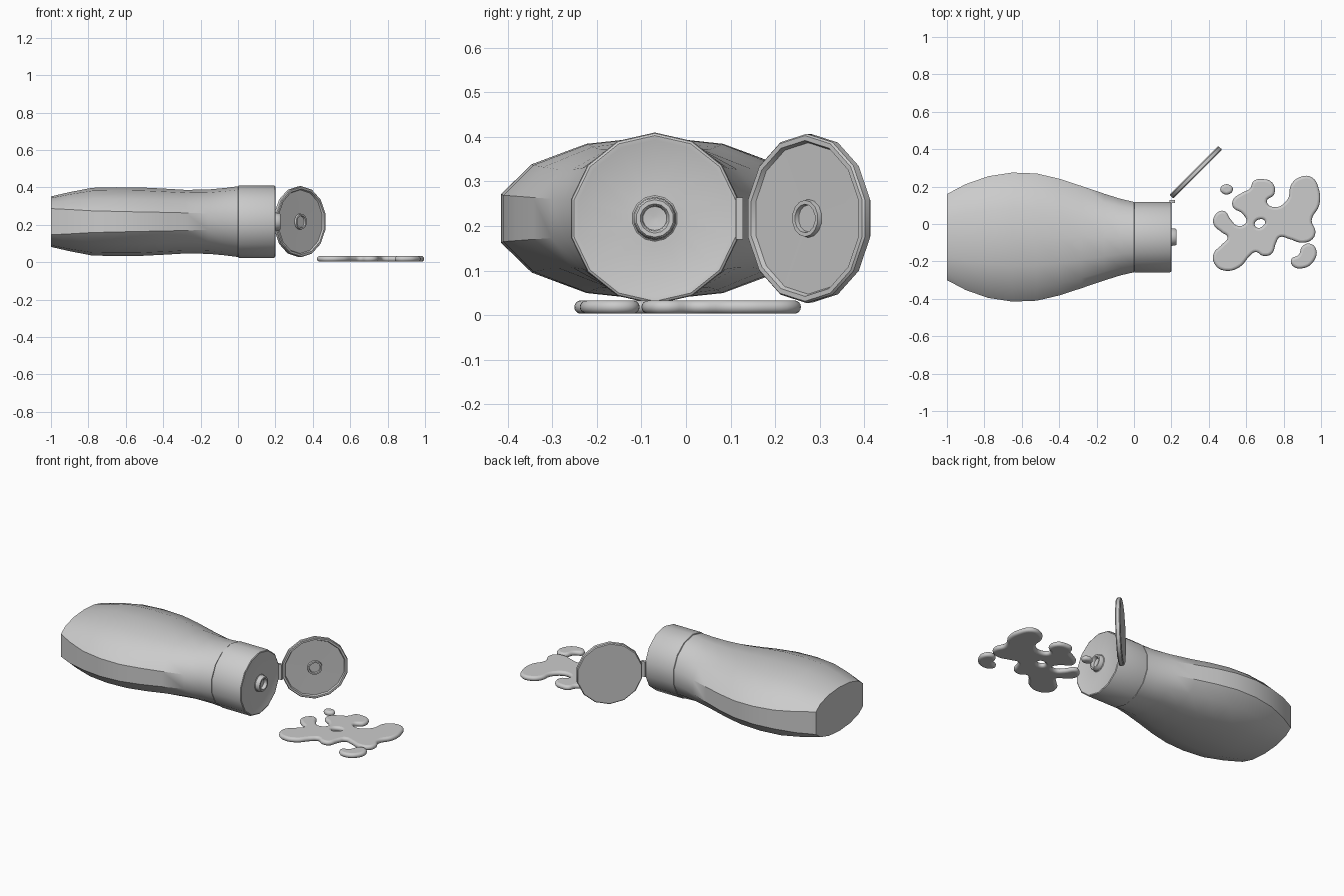
import bpy, bmesh
from math import sin, cos, pi, radians
from mathutils import Vector

if "Cube" in bpy.data.objects:
    bpy.data.objects.remove(bpy.data.objects["Cube"])

CY, CZ, N = -0.07, 0.217, 14


def loft(name, rings):
    """Skin a list of equal-length closed rings and cap both ends."""
    bm = bmesh.new()
    vs = [[bm.verts.new(p) for p in r] for r in rings]
    n = len(rings[0])
    for a, b in zip(vs, vs[1:]):
        for i in range(n):
            j = (i + 1) % n
            bm.faces.new((a[i], a[j], b[j], b[i]))
    bm.faces.new(vs[0])
    bm.faces.new(vs[-1])
    bmesh.ops.recalc_face_normals(bm, faces=bm.faces)
    me = bpy.data.meshes.new(name)
    bm.to_mesh(me)
    bm.free()
    ob = bpy.data.objects.new(name, me)
    bpy.context.collection.objects.link(ob)
    smooth(ob)
    return ob


def smooth(ob):
    bpy.ops.object.select_all(action='DESELECT')
    bpy.context.view_layer.objects.active = ob
    ob.select_set(True)
    bpy.ops.object.shade_smooth_by_angle(angle=radians(35))


def lathe(name, centre, heading, profile, n=N):
    """Revolve (radius, height) about a horizontal axis."""
    d = Vector((cos(heading), sin(heading), 0))
    s = Vector((-sin(heading), cos(heading), 0))
    up = Vector((0, 0, 1))
    ang = [(i + 0.5) * 2 * pi / n for i in range(n)]
    return loft(name, [[Vector(centre) + d * h + (s * cos(t) + up * sin(t)) * r
                        for t in ang] for r, h in profile])


# bottle body: x, half width, half height, half height of the flat side
stations = [(-1, .23, .135, .07), (-.9, .283, .158, .065), (-.78, .325, .181, .058),
            (-.65, .345, .184, .055), (-.52, .34, .183, .052), (-.4, .312, .177, .05),
            (-.28, .273, .17, .047), (-.16, .232, .172, .044), (-.07, .204, .18, .042),
            (0, .188, .189, .042)]
t0 = pi / N
rings = []
for x, hy, hz, side in stations:
    ring = []
    for i in range(N):
        t = (i + 0.5) * 2 * pi / N
        z = side + (hz - side) * (abs(sin(t)) - sin(t0)) / (1 - sin(t0))
        ring.append((x, CY + hy * cos(t) / cos(t0), CZ + (z if sin(t) > 0 else -z)))
    rings.append(ring)
loft("bottle_body", rings)

# cap collar with a softened front edge
lathe("cap", (0, CY, CZ), 0, [(.188, .001), (.193, .004), (.193, .192), (.191, .197),
                              (.186, .2), (.176, .199), (.168, .196), (.06, .198), (.01, .198)])

# pouring nozzle with a recessed opening
lathe("nozzle", (.195, CY, CZ), 0, [(.055, 0), (.048, .006), (.046, .026), (.042, .031),
                                    (.033, .031), (.029, .026), (.027, .012), (.006, .009)])

# open lid with raised rim and a sealing ring
lathe("lid", (.33, .277, CZ), -pi / 4,
      [(.01, -.014), (.184, -.014), (.189, -.009), (.19, .009), (.186, .014), (.175, .014),
       (.17, .004), (.043, .003), (.041, .014), (.032, .014), (.03, .004), (.005, .004)])

# hinge tab joining cap and lid
loft("hinge", [[(x, y, CZ + s * h) for x, y, s in
                ((.19, .11, 1), (.218, .112, 1), (.218, .128, 1), (.19, .128, 1))]
               for s_, h in ((1, -.047), (1, 0), (1, .047))])

# spilled puddle: outlines run clockwise, the hole anticlockwise
main = [(.68, .24), (.74, .22), (.75, .16), (.71, .12), (.75, .09), (.82, .13), (.84, .21),
        (.885, .25), (.95, .25), (.99, .18), (.99, .10), (.95, .02), (.97, -.04), (.955, -.08),
        (.90, -.10), (.83, -.08), (.78, -.07), (.76, -.10), (.735, -.16), (.69, -.17),
        (.65, -.15), (.62, -.17), (.565, -.23), (.49, -.25), (.435, -.22), (.425, -.16),
        (.47, -.11), (.50, -.07), (.47, -.045), (.425, 0), (.435, .05), (.48, .07), (.52, .02),
        (.555, -.01), (.60, .01), (.58, .055), (.53, .09), (.53, .13), (.575, .165), (.62, .19),
        (.64, .23)]
hole = [(.645, 0), (.66, -.02), (.69, -.01), (.70, .015), (.67, .025)]
drop = [(.90, -.12), (.94, -.105), (.975, -.14), (.96, -.2), (.91, -.235), (.85, -.225),
        (.84, -.19), (.88, -.165)]
dot = [(.495 + .034 * cos(-i * pi / 3), .185 + .027 * sin(-i * pi / 3)) for i in range(6)]

cu = bpy.data.curves.new("puddle", 'CURVE')
cu.dimensions = '2D'
cu.fill_mode = 'BOTH'
cu.resolution_u = 5
cu.bevel_depth = .015
cu.bevel_resolution = 3
cu.offset = -.015
for pts in (main, hole, drop, dot):
    sp = cu.splines.new('BEZIER')
    sp.bezier_points.add(len(pts) - 1)
    sp.use_cyclic_u = True
    for bp, (x, y) in zip(sp.bezier_points, pts):
        bp.co = (x, y, 0)
        bp.handle_left_type = bp.handle_right_type = 'AUTO'
puddle = bpy.data.objects.new("puddle", cu)
puddle.location.z = .018
bpy.context.collection.objects.link(puddle)
bpy.ops.object.select_all(action='DESELECT')
bpy.context.view_layer.objects.active = puddle
puddle.select_set(True)
bpy.ops.object.convert(target='MESH')
smooth(bpy.context.view_layer.objects.active)
